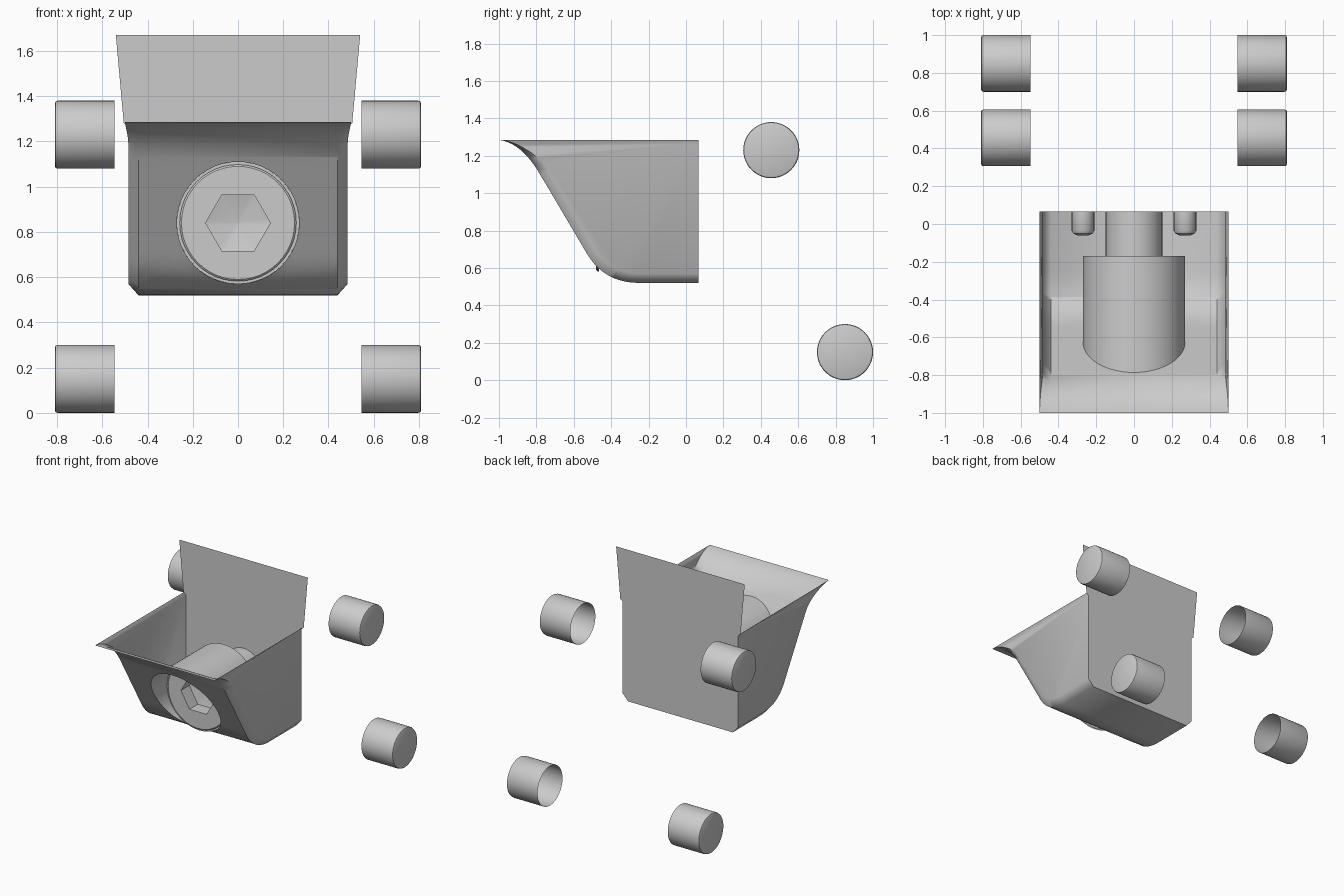
import bpy, bmesh
from math import sin, cos, pi, atan2, radians
from mathutils import Vector

cube = bpy.data.objects.get("Cube")
if cube:
    bpy.data.objects.remove(cube, do_unlink=True)

grey = bpy.data.materials.new("plain_grey")
grey.use_nodes = True
COLOR = (0.6, 0.6, 0.6, 1)
grey.diffuse_color = COLOR
grey.node_tree.nodes["Principled BSDF"].inputs["Base Color"].default_value = COLOR


def finish(bm, name, angle=35):
    bmesh.ops.remove_doubles(bm, verts=bm.verts, dist=0.0004)
    bmesh.ops.recalc_face_normals(bm, faces=bm.faces)
    mesh = bpy.data.meshes.new(name)
    bm.to_mesh(mesh)
    bm.free()
    mesh.materials.append(grey)
    obj = bpy.data.objects.new(name, mesh)
    bpy.context.collection.objects.link(obj)
    bpy.ops.object.select_all(action='DESELECT')
    obj.select_set(True)
    bpy.context.view_layer.objects.active = obj
    bpy.ops.object.shade_smooth_by_angle(angle=radians(angle))
    return obj


def face(bm, points):
    return bm.faces.new([bm.verts.new(p) for p in points])


def loft(bm, rows, closed=True, cap=False):
    grid = [[bm.verts.new(p) for p in row] for row in rows]
    n = len(grid[0])
    for a, b in zip(grid, grid[1:]):
        for i in range(n if closed else n - 1):
            j = (i + 1) % n
            bm.faces.new((a[i], a[j], b[j], b[i]))
    if cap:
        bm.faces.new(grid[-1])


def bezier(a, b, c, n=10):
    a, b, c = Vector(a), Vector(b), Vector(c)
    return [a * (1 - t) ** 2 + b * 2 * t * (1 - t) + c * t * t
            for t in (i / n for i in range(n + 1))]


# Tray side profile as (y, z), lip to back
BACK, AXIS, HOLE = 0.067, 0.84, 0.27
FLAT, HALF = 0.44, 0.29
TOP, BOTTOM = AXIS + HALF, AXIS - HALF
profile = bezier((-1, 1.285), (-0.88, 1.27), (-0.78, 1.1))
profile += bezier((-0.53, 0.677), (-0.437, 0.52), (-0.25, 0.52))
profile.append(Vector((BACK, 0.52)))


def wall_y(z):
    for a, b in zip(profile, profile[1:]):
        if a.y >= z >= b.y and a.y > b.y:
            return a.x + (b.x - a.x) * (a.y - z) / (a.y - b.y)
    return -0.25


# Tray shell: curved sheet above and below the round opening
tray = bmesh.new()
upper = [p for p in profile if p.y > TOP] + [Vector((wall_y(TOP), TOP))]
lower = [Vector((wall_y(BOTTOM), BOTTOM))] + [p for p in profile if p.y < BOTTOM]
for part in (upper, lower):
    loft(tray, [[(-FLAT, p.x, p.y), (FLAT, p.x, p.y)] for p in part], closed=False)

# Patch around the round opening
corner = atan2(HALF, FLAT)
angles = [i * pi / 32 for i in range(64)]
angles = sorted(angles + [corner, pi - corner, pi + corner, 2 * pi - corner])
patch = []
for k in range(5):
    row = []
    for a in angles:
        edge = min(FLAT / max(abs(cos(a)), 1e-6), HALF / max(abs(sin(a)), 1e-6))
        r = HOLE + (edge - HOLE) * k / 4
        z = AXIS + r * sin(a)
        row.append((r * cos(a), wall_y(z), z))
    patch.append(row)
loft(tray, patch)

# Chamfered edges, side walls and flared rim on both sides
for side in (-1, 1):
    inner = []
    for i, p in enumerate(profile):
        t = (profile[min(i + 1, len(profile) - 1)] - profile[max(i - 1, 0)]).normalized()
        depth = 1.285 - p.y
        inset = 0.05 * min(1, depth / 0.15)
        x = 0.485 + 0.015 * max(0, 1 - depth / 0.1)
        inner.append(Vector((side * x, p.x - t.y * inset, p.y + t.x * inset)))
    inner[-1].y = BACK
    loft(tray, [[(side * FLAT, p.x, p.y), q] for p, q in zip(profile, inner)], closed=False)
    k = next(i for i, q in enumerate(inner) if q.z < 1.262)
    low = (side * 0.485, BACK, 1.265)
    face(tray, inner[k:] + [low])
    face(tray, inner[:k + 1] + [low, (side * 0.5, BACK, 1.283)])
finish(tray, "tray", 50)

# Back panel
panel = bmesh.new()
right = [(0.44, 0.52), (0.485, 0.57), (0.485, 1.265), (0.505, 1.28), (0.54, 1.67)]
outline = right + [(-x, z) for x, z in reversed(right)]
face(panel, [(x, BACK, z) for x, z in outline])
finish(panel, "back_panel")


def ring(radius, y, x=0, hexagon=False, n=48):
    points = []
    for i in range(n):
        a = 2 * pi * i / n
        r = radius
        if hexagon:
            r *= cos(pi / 6) / cos((a - pi / 6) % (pi / 3) - pi / 6)
        points.append((x + r * sin(a), y, AXIS + r * cos(a)))
    return points


# Bolt housing: tube from the opening back to the panel
housing = bmesh.new()
loft(housing, [patch[0], [(x, -0.17, z) for x, y, z in patch[0]]])
loft(housing, [ring(HOLE, -0.17), ring(0.15, -0.17), ring(0.15, BACK)])
finish(housing, "bolt_housing")

# Bolt head with a hexagonal socket
bolt = bmesh.new()
loft(bolt, [ring(HOLE, -0.465), ring(0.258, -0.465), ring(0.258, -0.473),
            ring(0.25, -0.48), ring(0.143, -0.48, hexagon=True),
            ring(0.143, -0.38, hexagon=True), ring(0.003, -0.35)], cap=True)
finish(bolt, "bolt_head")

# Small locating pegs on the panel
for label, x in (("left", 0.27), ("right", -0.27)):
    peg = bmesh.new()
    loft(peg, [ring(r, y, x, n=24) for r, y in
               ((0.06, BACK), (0.06, -0.035), (0.052, -0.05), (0.03, -0.06))], cap=True)
    finish(peg, "peg_" + label)

# Four caps, open towards the middle
for label, y, z in (("upper", 0.456, 1.23), ("lower", 0.85, 0.15)):
    for name, side in (("left", 1), ("right", -1)):
        cap = bmesh.new()
        rows = []
        for r, x in ((0.15, 0.547), (0.15, 0.797), (0.147, 0.806), (0.138, 0.81)):
            rows.append([(side * x, y + r * cos(i * pi / 24), z + r * sin(i * pi / 24))
                         for i in range(48)])
        loft(cap, rows, cap=True)
        finish(cap, f"{label}_cap_{name}")
